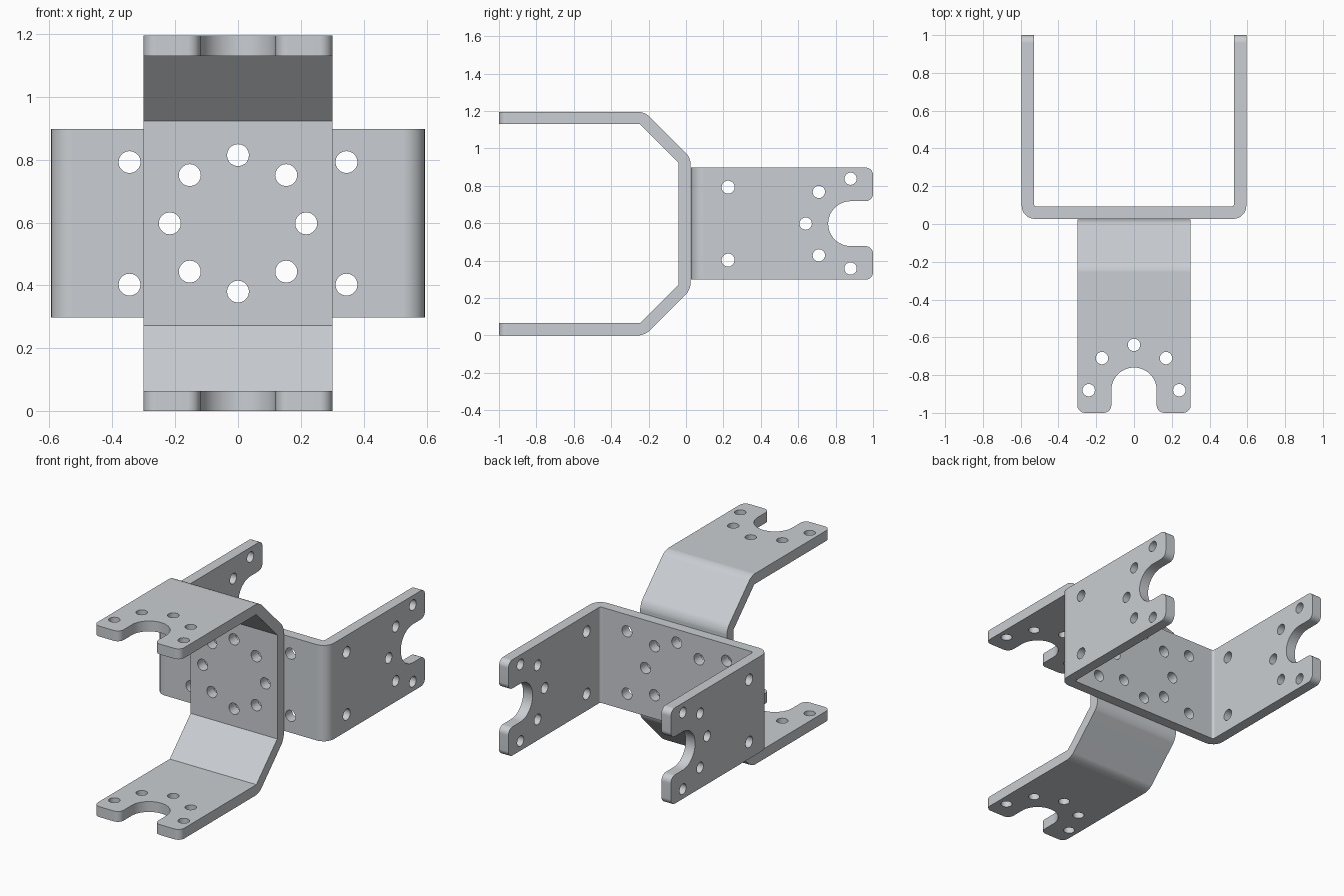
import bpy, bmesh, math
from mathutils import Matrix, Vector

cube = bpy.data.objects.get("Cube")
if cube:
    bpy.data.objects.remove(cube, do_unlink=True)

steel = bpy.data.materials.new("light grey metal")
steel.use_nodes = True
colour = (0.59, 0.615, 0.645, 1)
steel.diffuse_color = colour
steel.node_tree.nodes["Principled BSDF"].inputs["Base Color"].default_value = colour

HALF_WIDTH = 0.3
NOTCH_Y, NOTCH_R, RING_R = 0.88, 0.12, 0.24
MID_Z = 0.5975


def prism(bm, points, depth):
    """Extrude a closed outline by the depth vector."""
    face = bm.faces.new([bm.verts.new(p) for p in points])
    out = bmesh.ops.extrude_face_region(bm, geom=[face])
    moved = [v for v in out["geom"] if isinstance(v, bmesh.types.BMVert)]
    bmesh.ops.translate(bm, verts=moved, vec=depth)
    bmesh.ops.recalc_face_normals(bm, faces=bm.faces[:])


def drill(bm, x, y, z, axis, radius, length):
    """Add a cylinder cutter along local y or z."""
    turn = Matrix.Rotation(math.pi / 2, 4, "X") if axis == "y" else Matrix()
    bmesh.ops.create_cone(bm, cap_ends=True, segments=20, radius1=radius,
                          radius2=radius, depth=length,
                          matrix=Matrix.Translation((x, y, z)) @ turn)


def new_object(name, bm):
    bmesh.ops.recalc_face_normals(bm, faces=bm.faces[:])
    mesh = bpy.data.meshes.new(name)
    bm.to_mesh(mesh)
    bm.free()
    obj = bpy.data.objects.new(name, mesh)
    bpy.context.collection.objects.link(obj)
    return obj


def bracket(name, outer, inner, bends, plate_holes, arm_holes, placement):
    """Bent strip with arms along local +y; only the upper half is given."""
    # bent sheet, mirrored about local z = 0
    mirror = lambda pts: [(y, -z) for y, z in reversed(pts)]
    loop = outer + mirror(outer) + mirror(inner) + inner
    bm = bmesh.new()
    prism(bm, [(-HALF_WIDTH, y, z) for y, z in loop], Vector((2 * HALF_WIDTH, 0, 0)))
    # rounded bends: only the fold lines running across the width
    for (y, z), radius in bends:
        folds = [e for e in bm.edges
                 if abs(e.verts[0].co.x - e.verts[1].co.x) > 0.5
                 and all(abs(v.co.y - y) < 1e-4 and abs(abs(v.co.z) - z) < 1e-4
                         for v in e.verts)]
        bmesh.ops.bevel(bm, geom=folds, offset=radius, segments=6, profile=0.5,
                        affect="EDGES")
    obj = new_object(name, bm)

    # cutters: end notch, hole ring round the notch, plate ring and extras
    bm = bmesh.new()
    arc = [(NOTCH_R * math.cos(a), NOTCH_Y - NOTCH_R * math.sin(a), -1)
           for a in (math.pi * i / 24 for i in range(25))]
    prism(bm, arc + [(-NOTCH_R, 1.2, -1), (NOTCH_R, 1.2, -1)], Vector((0, 0, 2)))
    for i in range(5):
        a = math.pi * i / 4
        drill(bm, RING_R * math.cos(a), NOTCH_Y - RING_R * math.sin(a), 0, "z", 0.033, 2)
    for x, y in arm_holes:
        drill(bm, x, y, 0, "z", 0.035, 2)
    for i in range(8):
        a = math.pi * i / 4
        drill(bm, 0.217 * math.cos(a), 0, 0.217 * math.sin(a), "y", 0.035, 0.3)
    for x, z in plate_holes:
        drill(bm, x, 0, z, "y", 0.035, 0.3)
    cutter = new_object("cutter", bm)
    cutter.hide_render = True
    mod = obj.modifiers.new("holes", "BOOLEAN")
    mod.operation, mod.solver, mod.object = "DIFFERENCE", "EXACT", cutter
    bpy.ops.object.select_all(action="DESELECT")
    bpy.context.view_layer.objects.active = obj
    obj.select_set(True)
    bpy.ops.object.modifier_apply(modifier=mod.name)
    bpy.data.objects.remove(cutter, do_unlink=True)

    # rounded finger tips
    bm = bmesh.new()
    bm.from_mesh(obj.data)
    tips = [e for e in bm.edges
            if all(v.co.y > 0.999 for v in e.verts)
            and abs(e.verts[0].co.x - e.verts[1].co.x) < 1e-4]
    bmesh.ops.bevel(bm, geom=tips, offset=0.04, segments=5, profile=0.5, affect="EDGES")
    bm.transform(placement)
    bmesh.ops.recalc_face_normals(bm, faces=bm.faces[:])
    bm.to_mesh(obj.data)
    bm.free()

    obj.data.materials.clear()
    obj.data.materials.append(steel)
    bpy.ops.object.shade_smooth_by_angle(angle=math.radians(30))
    weighted = obj.modifiers.new("clean shading", "WEIGHTED_NORMAL")
    weighted.keep_sharp = True


lift = Matrix.Translation((0, 0, MID_Z))

# front bracket: two horizontal arms joined by sloped shoulders
bracket("front_bracket",
        outer=[(1, 0.5975), (0.22, 0.5975), (-0.025, 0.3525)],
        inner=[(0.04, 0.3255), (0.247, 0.5325), (1, 0.5325)],
        bends=[((0.22, 0.5975), 0.035), ((-0.025, 0.3525), 0.035)],
        plate_holes=[], arm_holes=[],
        placement=lift @ Matrix.Rotation(math.pi, 4, "Z"))

# rear bracket: square U with upright arms
bracket("rear_bracket",
        outer=[(1, 0.595), (0.027, 0.595)],
        inner=[(0.092, 0.53), (1, 0.53)],
        bends=[((0.027, 0.595), 0.07), ((0.092, 0.53), 0.015)],
        plate_holes=[(s * 0.195, t * 0.345) for s in (-1, 1) for t in (-1, 1)],
        arm_holes=[(-0.195, 0.225), (0.195, 0.225)],
        placement=lift @ Matrix.Rotation(math.pi / 2, 4, "Y"))
